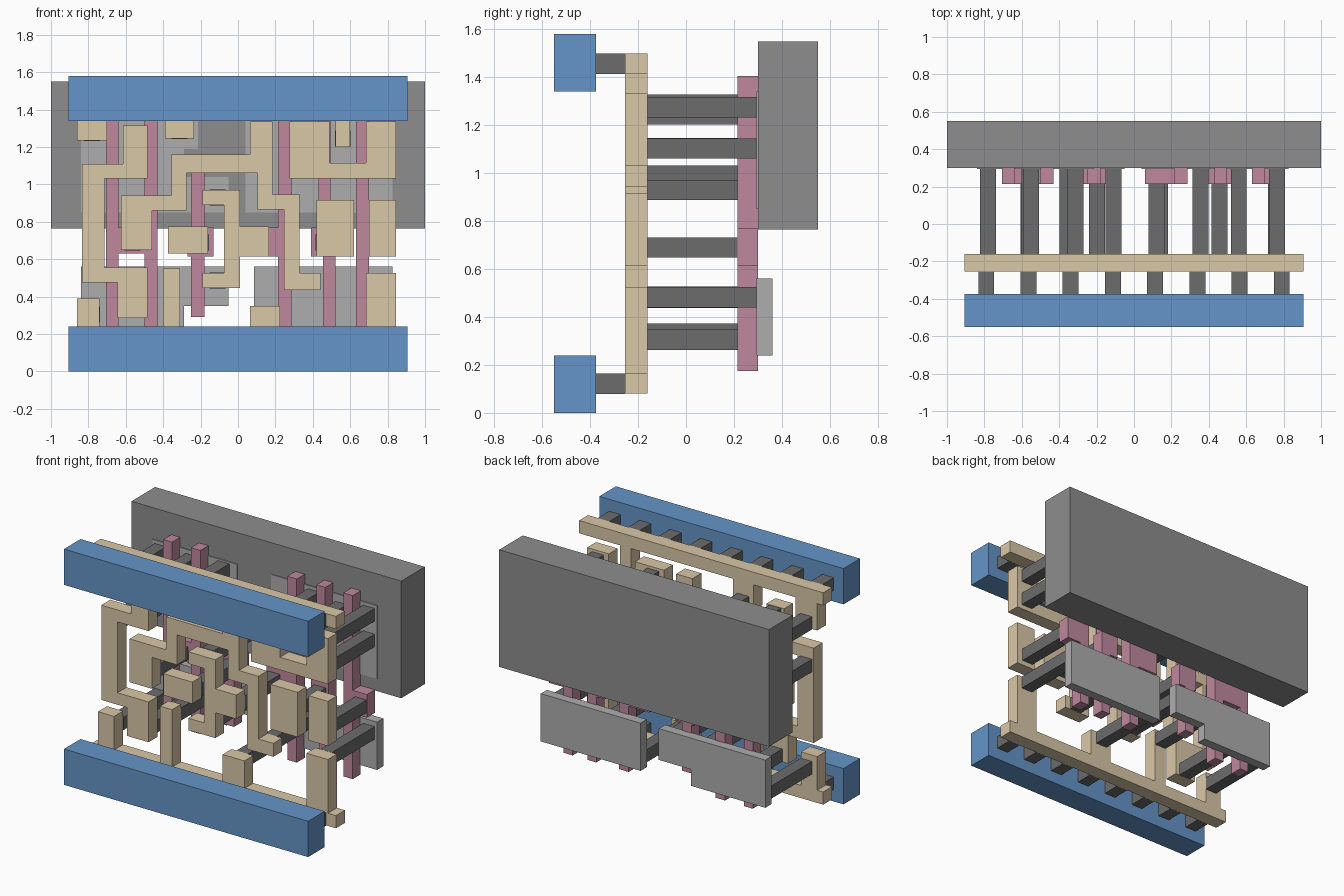
import bpy, bmesh


def paint(name, rgb):
    m = bpy.data.materials.new(name)
    m.diffuse_color = (*rgb, 1)
    return m


blue = paint("blue", (0.13, 0.30, 0.58))
tan = paint("tan", (0.70, 0.58, 0.39))
pink = paint("pink", (0.52, 0.25, 0.34))
dark = paint("dark_grey", (0.15, 0.15, 0.15))
light = paint("light_grey", (0.42, 0.42, 0.42))
mid = paint("mid_grey", (0.27, 0.27, 0.27))


def plate(name, steps, y0, y1, mat):
    """Right-angled outline (x, z, x, z, ...: each value moves one axis), extruded along y."""
    n = len(steps)
    bm = bmesh.new()
    pts = []
    for i in range(n):
        a, b = steps[i], steps[(i + 1) % n]
        pts.append((a, b) if i % 2 == 0 else (b, a))
    face = bm.faces.new([bm.verts.new((x, y0, z)) for x, z in pts])
    ext = bmesh.ops.extrude_face_region(bm, geom=[face], use_keep_orig=True)
    bmesh.ops.translate(bm, vec=(0, y1 - y0, 0),
                        verts=[g for g in ext["geom"] if isinstance(g, bmesh.types.BMVert)])
    bmesh.ops.recalc_face_normals(bm, faces=bm.faces)
    me = bpy.data.meshes.new(name)
    bm.to_mesh(me)
    bm.free()
    me.materials.append(mat)
    ob = bpy.data.objects.new(name, me)
    bpy.context.collection.objects.link(ob)
    return ob


def rect(x0, x1, z0, z1):
    return [x0, z0, x1, z1]


def post(name, x, z, y0, y1, w=0.085):
    h = w / 2
    plate(name, rect(x - h, x + h, z - h, z + h), y0, y1, dark)


# power rails with their row of short posts
for side, z0, z1, zp in (("lower", 0, 0.24, 0.122), ("upper", 1.34, 1.58, 1.457)):
    plate(side + "_rail", rect(-0.905, 0.905, z0, z1), -0.55, -0.375, blue)
    for i in range(8):
        post(side + "_rail_post", -0.79 + i * 0.2257, zp, -0.375, -0.255)

# tan wiring layer
wires = {
    "lower_comb": [-.905, .08, .905, .165, .845, .525, .685, .165, .225, .35, .065, .165,
                   -.31, .55, -.40, .165, -.74, .39, -.86, .165],
    "upper_comb": [-.905, 1.415, -.86, 1.235, -.70, 1.415, -.39, 1.245, -.235, 1.415,
                   .52, 1.20, .60, 1.415, .905, 1.50],
    "left_wire": [-.835, .475, -.645, .285, -.485, .555, -.715, 1.03, -.485, 1.315, -.615, 1.11],
    "winding_wire": [-.625, .65, -.46, .86, -.275, 1.06, .105, .865, .245, .435, .44, .525,
                     .33, .945, .185, 1.335, .065, 1.16, -.355, .94],
    "centre_wire": [-.19, .445, .01, .615, .165, .775, .01, .97, -.19, .89, -.075, .525],
    "right_wire": [.275, 1.03, .845, 1.335, .685, 1.115, .49, 1.335],
    "centre_pad": rect(-.375, -.16, .63, .775),
    "inner_right_pad": rect(.42, .62, .615, .915),
    "outer_right_pad": rect(.70, .845, .615, .915),
}
for name, s in wires.items():
    plate(name, s, -0.255, -0.16, tan)

# pink gate strips with their pads
gates = [
    [-.705, .175, -.64, .63, -.50, .175, -.43, 1.405, -.50, .77, -.64, 1.405],
    [-.25, .29, -.18, .615, -.13, .77, -.18, 1.11, -.25, .77, -.27, .615],
    [.215, .175, .285, 1.405, .215, .77, .06, .615],
    [.455, .175, .52, .77, .495, 1.405, .43, .77, .39, .615],
    [.63, .175, .70, .615, .805, .77, .70, 1.405],
]
for s in gates:
    plate("gate_strip", s, 0.215, 0.30, pink)

# long posts reaching the back plates
for x, z in [(-.78, 1.275), (-.78, .99), (-.78, .305), (-.55, 1.27), (-.56, 1.105), (-.56, .33),
             (-.313, 1.285), (-.357, .48), (-.11, .93), (-.11, .485), (.14, .305),
             (.355, 1.275), (.355, 1.105), (.355, .48), (.56, 1.245),
             (.765, 1.275), (.765, 1.103), (.765, .483)]:
    post("long_post", x, z, -0.16, 0.297)

# shorter posts reaching the gate pads
for x in (-.565, -.198, .12, .458, .76):
    post("gate_post", x, 0.69, -0.16, 0.215)

# back block and thin plates
plate("back_block", rect(-1, 1, 0.765, 1.55), 0.30, 0.55, mid)
plate("upper_left_plate", [-.84, .85, -.05, 1.04, -.29, 1.19, -.215, 1.34], 0.294, 0.36, light)
plate("upper_right_plate", rect(.04, .825, .85, 1.34), 0.294, 0.36, light)
plate("lower_left_plate", [-.84, .24, -.29, .35, -.05, .56], 0.294, 0.36, light)
plate("lower_right_plate", rect(.085, .825, .24, .56), 0.294, 0.36, light)
